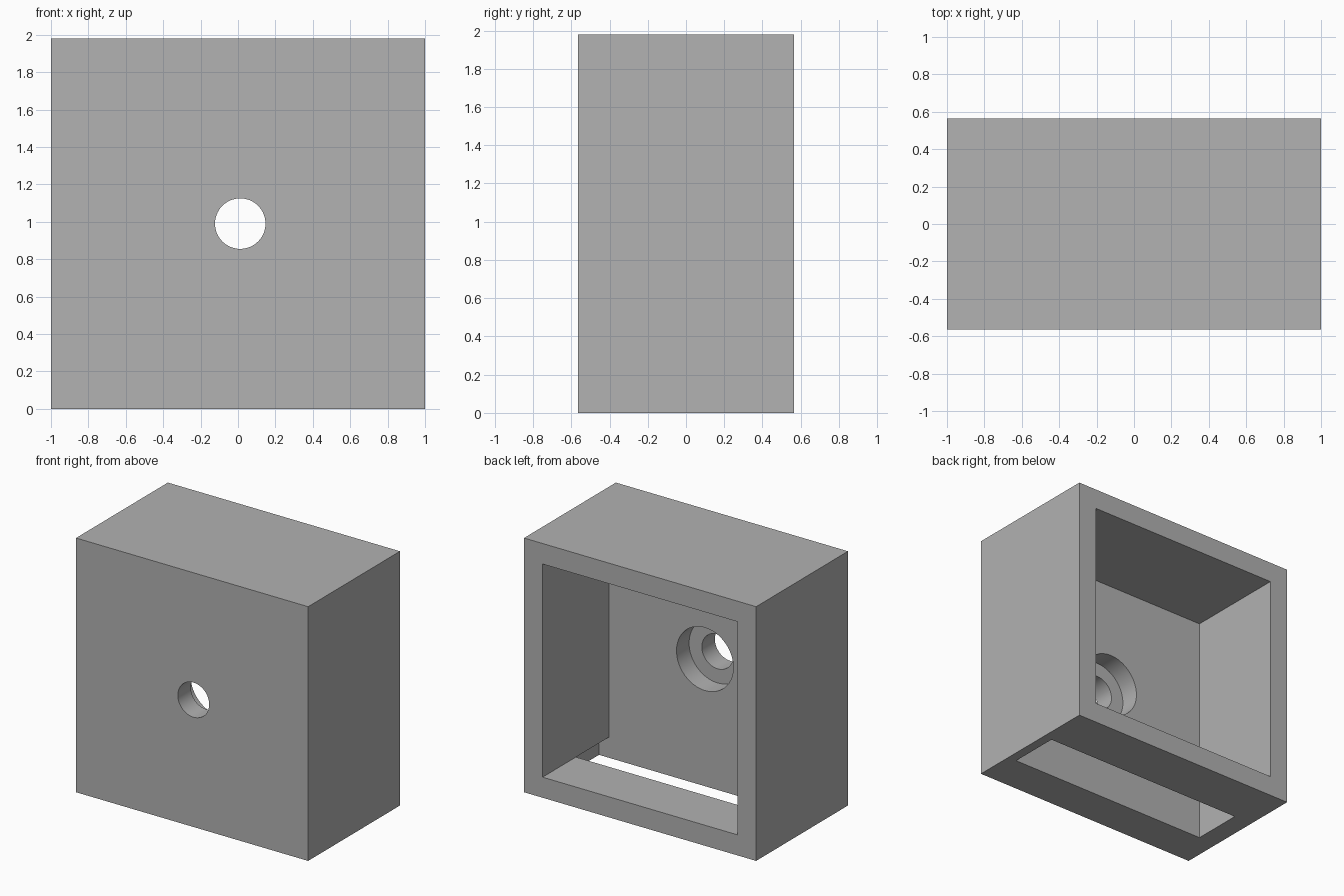
import bpy, bmesh, math
from mathutils import Matrix

cube = bpy.data.objects.get("Cube")
if cube:
    bpy.data.objects.remove(cube, do_unlink=True)

# Main sizes
HALF_W, HALF_D, HEIGHT = 1.0, 0.565, 1.98
WALL = 0.16
FLOOR_Y = -0.25           # inner face of the thick front plate
HOLE_X, HOLE_Z = 0.012, 0.99
OVER = 0.1                # cutter overshoot past outer faces

grey = bpy.data.materials.new("plain grey")
grey.use_nodes = True
grey.diffuse_color = (0.445, 0.445, 0.445, 1)
grey.node_tree.nodes["Principled BSDF"].inputs["Base Color"].default_value = grey.diffuse_color


def add_object(name, bm):
    bmesh.ops.recalc_face_normals(bm, faces=bm.faces)
    mesh = bpy.data.meshes.new(name)
    bm.to_mesh(mesh)
    bm.free()
    mesh.materials.append(grey)
    obj = bpy.data.objects.new(name, mesh)
    bpy.context.collection.objects.link(obj)
    return obj


def block(name, xs, ys, zs):
    """Box between exact bounds on each axis."""
    bm = bmesh.new()
    bmesh.ops.create_cube(bm, size=2)
    for v in bm.verts:
        v.co = [span[c > 0] for span, c in zip((xs, ys, zs), v.co)]
    return add_object(name, bm)


def bore(name, radius, y0, y1):
    """Cylinder along y at the hole centre."""
    bm = bmesh.new()
    place = Matrix.Translation((HOLE_X, (y0 + y1) / 2, HOLE_Z)) @ Matrix.Rotation(math.pi / 2, 4, "X")
    bmesh.ops.create_cone(bm, cap_ends=True, segments=64, radius1=radius,
                          radius2=radius, depth=y1 - y0, matrix=place)
    return add_object(name, bm)


# Outer box
housing = block("housing", (-HALF_W, HALF_W), (-HALF_D, HALF_D), (0, HEIGHT))

# Back cavity, bottom slot with side notch, and stepped hole
inner = HALF_W - WALL
cutters = [
    block("cavity_cutter", (-inner, inner), (FLOOR_Y, HALF_D + OVER), (WALL, HEIGHT - WALL)),
    block("slot_cutter", (-inner, 0.925), (FLOOR_Y, 0.155), (-OVER, WALL)),
    bore("counterbore_cutter", 0.245, FLOOR_Y - 0.155, FLOOR_Y + OVER),
    bore("hole_cutter", 0.135, -HALF_D - OVER, FLOOR_Y + OVER),
]

bpy.ops.object.select_all(action="DESELECT")
bpy.context.view_layer.objects.active = housing
housing.select_set(True)
for cutter in cutters:
    cutter.hide_render = True
    cut = housing.modifiers.new(cutter.name, "BOOLEAN")
    cut.operation = "DIFFERENCE"
    cut.solver = "EXACT"
    cut.object = cutter
    bpy.ops.object.modifier_apply(modifier=cut.name)
    bpy.data.objects.remove(cutter, do_unlink=True)

# Round bores smooth, box edges sharp
bpy.ops.object.shade_smooth_by_angle(angle=math.radians(30))
